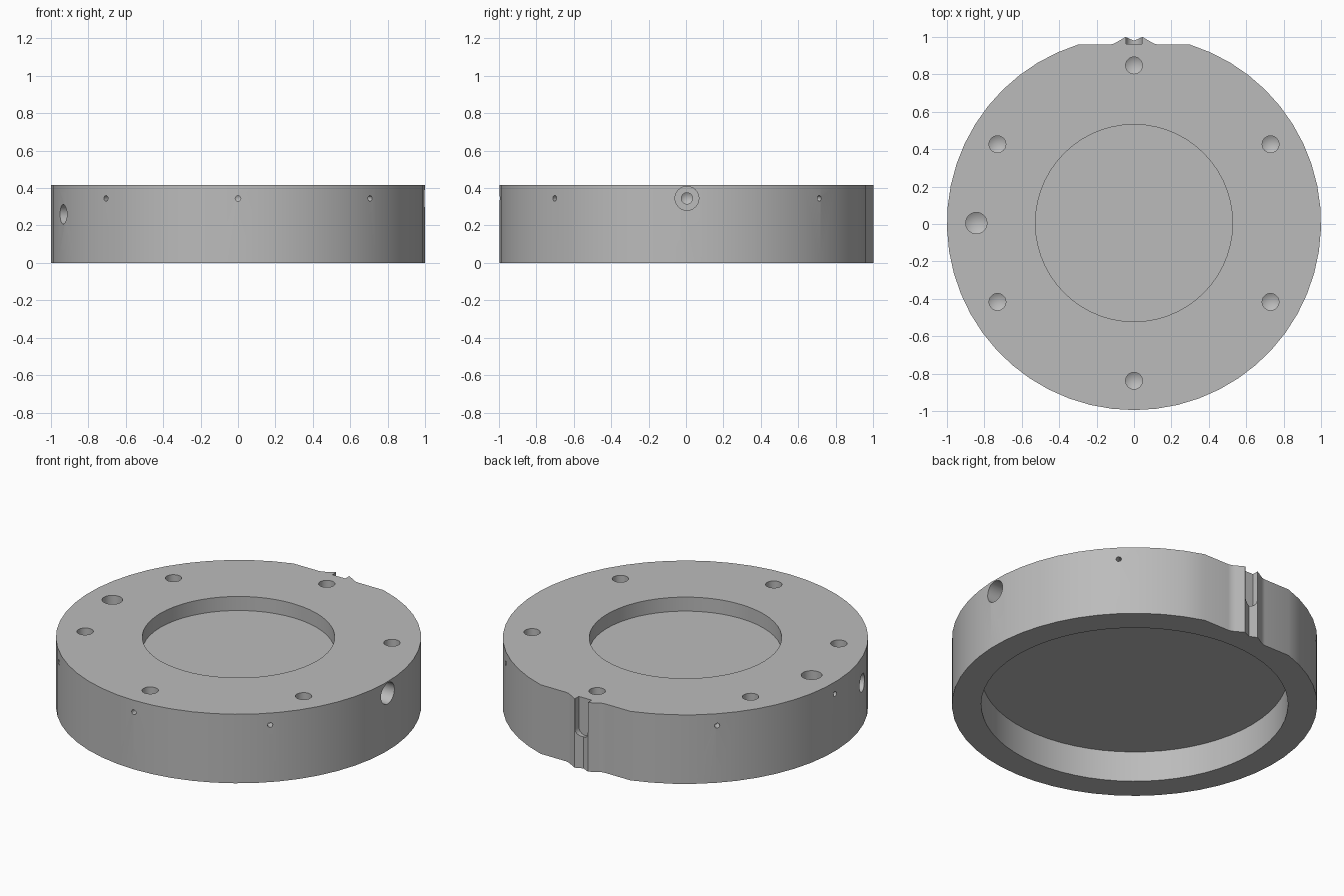
import bpy, bmesh
from math import sin, cos, pi, radians, asin
from mathutils import Matrix, Vector

if "Cube" in bpy.data.objects:
    bpy.data.objects.remove(bpy.data.objects["Cube"])

HEIGHT, CY = 0.417, 0.005     # ring height, y of the ring axis
PITCH = 0.843                 # radius of the bolt circle


def prism(bm, points, z0, z1):
    """Closed prism from an xy outline."""
    low = [bm.verts.new((x, y, z0)) for x, y in points]
    high = [bm.verts.new((x, y, z1)) for x, y in points]
    n = len(points)
    for i in range(n):
        j = (i + 1) % n
        bm.faces.new((low[i], low[j], high[j], high[i]))
    bm.faces.new(high)
    bm.faces.new(low[::-1])


def bore(bm, origin, inward, profile, sides=24):
    """Round cutter: profile is (radius, depth) pairs, radius 0 closes to a tip."""
    turn = Vector(inward).to_track_quat('Z', 'Y').to_matrix().to_4x4()
    place = Matrix.Translation(origin) @ turn
    rings = []
    for r, d in profile:
        angles = [2 * pi * i / sides for i in range(sides)] if r else [0]
        rings.append([bm.verts.new(place @ Vector((r * cos(a), r * sin(a), d))) for a in angles])
    bm.faces.new(rings[0][::-1])
    for a, b in zip(rings, rings[1:]):
        for i in range(sides):
            j = (i + 1) % sides
            bm.faces.new((a[i], a[j], b[j], b[i]) if len(b) > 1 else (a[i], a[j], b[0]))
    if len(rings[-1]) > 1:
        bm.faces.new(rings[-1])


def drilled(r, depth):
    return [(r, -0.03), (r, depth), (0, depth + r * 0.6)]


def radial(degrees):
    """Point on the rim and the direction towards the axis."""
    a = radians(degrees)
    return cos(a), CY + sin(a), (-cos(a), -sin(a), 0)


def make_object(name, bm):
    bmesh.ops.recalc_face_normals(bm, faces=bm.faces)
    mesh = bpy.data.meshes.new(name)
    bm.to_mesh(mesh)
    bm.free()
    obj = bpy.data.objects.new(name, mesh)
    bpy.context.collection.objects.link(obj)
    return obj


# Body outline: round rim, flat at the back, notched locating lug
half_flat = asin(0.3)
start, sweep = pi / 2 + half_flat, 2 * pi - 2 * half_flat
arc = [(cos(start + sweep * i / 48), CY + sin(start + sweep * i / 48)) for i in range(49)]
lug = [(0.13, 0.959), (0.11, 0.963), (0.09, 0.974), (0.045, 1.0)]
outline = arc + lug + [(0, 0.98)] + [(-x, y) for x, y in reversed(lug)]
bm = bmesh.new()
prism(bm, outline, 0, HEIGHT)
body = make_object("ring_body", bm)

# Cutters: shallow top recess and wide bottom recess
bm = bmesh.new()
bore(bm, (0, CY, HEIGHT), (0, 0, -1), [(0.527, -0.05), (0.527, 0.085)], 56)
bore(bm, (0, CY, 0), (0, 0, 1), [(0.84, -0.05), (0.84, 0.185)], 64)

# Bolt holes and the larger hole in the top face
for k in range(6):
    a = radians(30 + 60 * k)
    bore(bm, (PITCH * cos(a), CY + PITCH * sin(a), HEIGHT), (0, 0, -1), drilled(0.045, 0.12))
bore(bm, (-PITCH, CY, HEIGHT), (0, 0, -1), drilled(0.057, 0.12))

# Small side holes, the stepped side port and the lower side hole
for degrees in (45, 135, 180, 225, 270, 315):
    x, y, inward = radial(degrees)
    bore(bm, (x, y, 0.345), inward, drilled(0.015, 0.05), 12)
x, y, inward = radial(0)
bore(bm, (x, y, 0.345), inward, [(0.064, -0.03), (0.064, 0.1), (0.03, 0.1), (0.03, 0.25), (0, 0.27)])
x, y, inward = radial(200.7)
bore(bm, (x, y, 0.26), inward, drilled(0.053, 0.12))

# Round-ended slot in the lug, open at the top
w, slot_z = 0.043, 0.235
end = [(w * cos(pi + pi * i / 12), slot_z + w * sin(pi + pi * i / 12)) for i in range(13)]
slot = [(x, z) for x, z in end] + [(w, HEIGHT + 0.05), (-w, HEIGHT + 0.05)]
front = [bm.verts.new((x, 0.962, z)) for x, z in slot]
back = [bm.verts.new((x, 1.05, z)) for x, z in slot]
for i in range(len(slot)):
    j = (i + 1) % len(slot)
    bm.faces.new((front[i], front[j], back[j], back[i]))
bm.faces.new(front[::-1])
bm.faces.new(back)
cutter = make_object("cutter", bm)
cutter.hide_render = True

# Cut, then keep only the finished body
cut = body.modifiers.new("holes", 'BOOLEAN')
cut.operation, cut.solver, cut.object = 'DIFFERENCE', 'EXACT', cutter
bpy.context.view_layer.update()
result = body.evaluated_get(bpy.context.evaluated_depsgraph_get())
finished = bpy.data.meshes.new_from_object(result)
body.modifiers.clear()
body.data = finished
bpy.data.objects.remove(cutter)

# Plain grey metal
grey = bpy.data.materials.new("grey_metal")
grey.use_nodes = True
colour = (0.5, 0.5, 0.5, 1)
grey.diffuse_color = colour
grey.node_tree.nodes["Principled BSDF"].inputs["Base Color"].default_value = colour
body.data.materials.clear()
body.data.materials.append(grey)

bpy.ops.object.select_all(action='DESELECT')
body.select_set(True)
bpy.context.view_layer.objects.active = body
bpy.ops.object.shade_smooth_by_angle(angle=radians(25))
